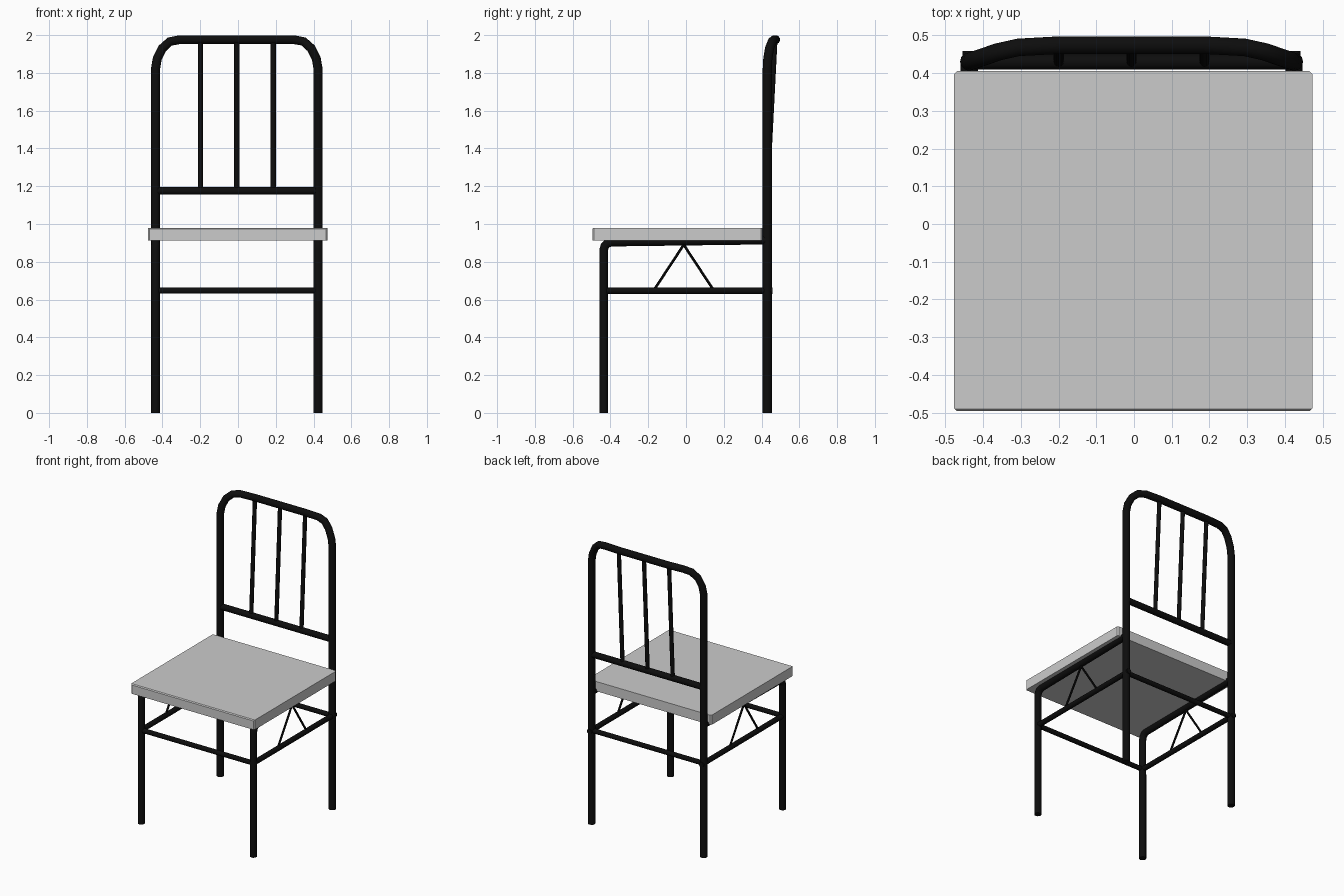
import bpy, bmesh
from mathutils import Vector

if "Cube" in bpy.data.objects:
    bpy.data.objects.remove(bpy.data.objects["Cube"])

CX, HALF = -0.0065, 0.4305      # middle and half width of the tube frame
BACK, FRONT = 0.43, -0.436      # y of the back and front legs

black = bpy.data.materials.new("black_metal")
black.diffuse_color = (0.004, 0.004, 0.004, 1)
black.use_nodes = True
black.node_tree.nodes["Principled BSDF"].inputs["Base Color"].default_value = black.diffuse_color


def tube(name, points, radius, sides_res=4):
    """Round tube with closed ends along a path."""
    cu = bpy.data.curves.new(name, 'CURVE')
    cu.dimensions = '3D'
    cu.bevel_depth = radius
    cu.bevel_resolution = sides_res
    cu.use_fill_caps = True
    sp = cu.splines.new('POLY')
    sp.points.add(len(points) - 1)
    for p, co in zip(sp.points, points):
        p.co = (*co, 1)
    ob = bpy.data.objects.new(name, cu)
    bpy.context.collection.objects.link(ob)
    bpy.ops.object.select_all(action='DESELECT')
    ob.select_set(True)
    bpy.context.view_layer.objects.active = ob
    bpy.ops.object.convert(target='MESH')
    ob = bpy.context.object
    ob.data.materials.clear()
    ob.data.materials.append(black)
    bpy.ops.object.shade_smooth_by_angle(angle=0.7)
    return ob


# seat: flat slab with slightly cut corners and front top edge
bm = bmesh.new()
bmesh.ops.create_cube(bm, size=1)
for v in bm.verts:
    v.co = Vector((-0.002, -0.0455, 0.9465)) + v.co * Vector((0.95, 0.901, 0.067))
upright = [e for e in bm.edges if abs(e.verts[0].co.z - e.verts[1].co.z) > 0.01]
bmesh.ops.bevel(bm, geom=upright, offset=0.008, segments=1, affect='EDGES')
front_top = [e for e in bm.edges
             if all(v.co.z > 0.97 and v.co.y < -0.49 for v in e.verts)
             and abs(e.verts[0].co.x - e.verts[1].co.x) > 0.5]
bmesh.ops.bevel(bm, geom=front_top, offset=0.006, segments=1, affect='EDGES')
me = bpy.data.meshes.new("seat")
bm.to_mesh(me)
bm.free()
bpy.context.collection.objects.link(bpy.data.objects.new("seat", me))

# back frame: both back legs and the bowed top in one bent tube
half = [(HALF, BACK, 0), (HALF, BACK, 1.82), (0.421, 0.433, 1.875),
        (0.394, 0.442, 1.93), (0.354, 0.456, 1.966), (0.30, 0.468, 1.976),
        (0.19, 0.474, 1.976)]
path = [(CX - x, y, z) for x, y, z in half]
path += [(CX + x, y, z) for x, y, z in reversed(half)]
tube("back_frame", path, 0.024)

# backrest lower rail and upright slats
tube("backrest_rail", [(CX - HALF, BACK, 1.176), (CX + HALF, BACK, 1.176)], 0.021)
for i in (-1, 0, 1):
    x = CX + i * 0.193
    tube("backrest_slat", [(x, BACK, 1.176), (x, 0.471, 1.976)], 0.0135)

# front and back stretchers
for name, y in (("front_stretcher", FRONT), ("back_stretcher", BACK)):
    tube(name, [(CX - HALF, y, 0.647), (CX + HALF, y, 0.647)], 0.016)

# side parts, left and right
for side, s in (("left", -1), ("right", 1)):
    x = CX + s * HALF
    # front leg bending back into the seat support
    tube(side + "_front_leg",
         [(x, FRONT, 0), (x, FRONT, 0.862), (x, FRONT + 0.006, 0.884),
          (x, FRONT + 0.02, 0.898), (x, FRONT + 0.042, 0.904),
          (x, BACK, 0.915)], 0.023)
    tube(side + "_stretcher", [(x, FRONT, 0.647), (x, 0.458, 0.647)], 0.0175)
    # inverted V brace
    for y in (-0.172, 0.148):
        tube(side + "_brace", [(x, y, 0.647), (x, -0.012, 0.89)], 0.007, 2)
